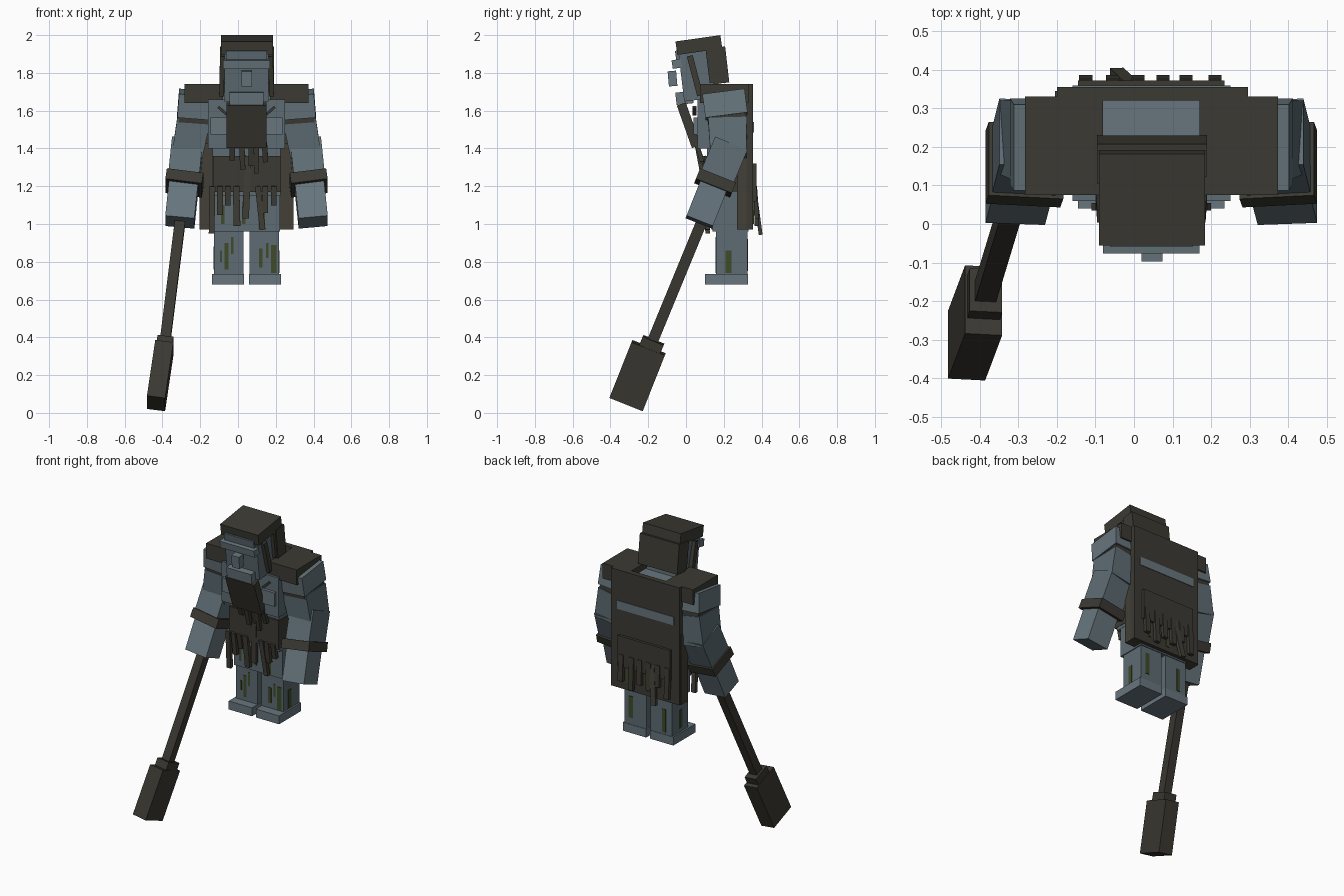
import bpy
from mathutils import Vector, Matrix

cube = bpy.data.objects.get("Cube")
if cube:
    bpy.data.objects.remove(cube, do_unlink=True)

CX = 0.045  # middle of the body


def material(name, rgb):
    m = bpy.data.materials.new(name)
    m.use_nodes = True
    m.diffuse_color = (*rgb, 1)
    b = m.node_tree.nodes["Principled BSDF"]
    b.inputs["Base Color"].default_value = (*rgb, 1)
    b.inputs["Roughness"].default_value = 0.9
    return m


SKIN = material("blue grey", (0.110, 0.150, 0.172))
PALE = material("light blue grey", (0.135, 0.180, 0.205))
DARK = material("dark olive brown", (0.044, 0.042, 0.033))
CLOTH = material("coat brown", (0.054, 0.050, 0.038))
WOOD = material("club wood", (0.043, 0.040, 0.031))
MOSS = material("moss green", (0.050, 0.068, 0.022))


def bar(name, mat, p, q, w, d, taper=1.0):
    """Box running from p to q: w wide along x, d deep, far end scaled by taper."""
    p, q = Vector(p), Vector(q)
    az = (q - p).normalized()
    ay = az.cross(Vector((1, 0, 0))).normalized()
    ax = ay.cross(az)
    verts = []
    for c, s in ((p, 1.0), (q, taper)):
        for i, j in ((-1, -1), (1, -1), (1, 1), (-1, 1)):
            verts.append(c + ax * (i * w * s / 2) + ay * (j * d * s / 2))
    faces = [(3, 2, 1, 0), (4, 5, 6, 7)]
    faces += [(i, (i + 1) % 4, (i + 1) % 4 + 4, i + 4) for i in range(4)]
    me = bpy.data.meshes.new(name)
    me.from_pydata(verts, [], faces)
    me.materials.append(mat)
    ob = bpy.data.objects.new(name, me)
    bpy.context.collection.objects.link(ob)
    return ob


def box(name, mat, x, y, z):
    """Axis-aligned box from three ranges."""
    mx, my = sum(x) / 2, sum(y) / 2
    return bar(name, mat, (mx, my, z[0]), (mx, my, z[1]), x[1] - x[0], y[1] - y[0])


# Torso, seen between the pads and below the belt
box("chest", SKIN, (CX - .205, CX + .205), (.06, .32), (1.40, 1.66))
box("upper_back", PALE, (CX - .14, CX + .14), (.16, .33), (1.60, 1.70))
box("belly", SKIN, (CX - .18, CX + .18), (.11, .32), (1.15, 1.42))
box("hips", SKIN, (CX - .172, CX + .178), (.14, .33), (.96, 1.18))
box("belt", DARK, (CX - .178, CX + .182), (.095, .325), (1.17, 1.36))

# Coat: back sheet with a pale band, side flaps, lower back panel
box("coat_back", DARK, (CX - .245, CX + .25), (.32, .355), (.97, 1.74))
box("coat_band", PALE, (CX - .205, CX + .205), (.353, .359), (1.485, 1.54))
box("coat_panel", DARK, (CX - .19, CX + .19), (.35, .372), (1.12, 1.32))

for side, s in (("left", 1), ("right", -1)):
    def mx(v):
        return CX + s * v

    def mrange(a, b):
        return tuple(sorted((mx(a), mx(b))))

    # Legs and feet
    box(side + "_leg", SKIN, mrange(.015, .172), (.16, .325), (.72, .97))
    box(side + "_foot", PALE, mrange(.014, .183), (.10, .328), (.68, .735))
    # Coat flap and shoulder pad
    box(side + "_coat_flap", CLOTH, mrange(.175, .25), (.27, .345), (.97, 1.43))
    box(side + "_shoulder_pad", DARK, mrange(.125, .328), (.075, .33), (1.64, 1.74))
    # Raised chest plate
    box(side + "_chest_plate", PALE, mrange(.09, .19), (.04, .07), (1.475, 1.565))
    # Arm: shoulder block, dark strap, upper arm, forearm, cuff, hand
    bar(side + "_shoulder", PALE, (mx(.262), .199, 1.695), (mx(.272), .215, 1.57), .19, .225)
    bar(side + "_arm_strap", DARK, (mx(.272), .215, 1.58), (mx(.275), .218, 1.54), .17, .205)
    bar(side + "_upper_arm", SKIN, (mx(.28), .22, 1.55), (mx(.315), .225, 1.36), .175, .205, .93)
    bar(side + "_forearm", SKIN, (mx(.312), .237, 1.42), (mx(.335), .145, 1.20), .165, .185)
    bar(side + "_cuff", DARK, (mx(.325), .165, 1.245), (mx(.333), .143, 1.19), .195, .205)
    bar(side + "_hand", PALE, (mx(.333), .145, 1.20), (mx(.353), .07, 1.01), .155, .15)
    # Strand of hair beside the face, and collar spike
    bar(side + "_hair_strand", DARK, (mx(.128), .02, 1.89), (mx(.132), .075, 1.68), .025, .032)
    bar(side + "_hood_edge", DARK, (mx(.125), .128, 1.93), (mx(.125), .15, 1.75), .028, .05)
    bar(side + "_collar_spike", DARK, (mx(.15), .045, 1.62), (mx(.105), .045, 1.58), .014, .02)

# Head, tipped a little forward
bar("head", SKIN, (CX, .085, 1.66), (CX, .055, 1.91), .235, .19)
bar("jaw", PALE, (CX, -.005, 1.635), (CX, -.012, 1.70), .18, .09)
bar("brow", PALE, (CX, -.045, 1.825), (CX, -.052, 1.87), .25, .05)
bar("forehead", SKIN, (CX, -.025, 1.86), (CX, -.034, 1.92), .215, .05)
bar("nose", PALE, (CX + .002, -.068, 1.73), (CX + .002, -.075, 1.81), .055, .045)

# Hood
bar("hood_top", DARK, (CX + .002, .073, 1.912), (CX + .002, .063, 1.983), .275, .24)
bar("hood_back", DARK, (CX + .002, .187, 1.745), (CX + .002, .165, 1.935), .285, .085)

# Beard slab
bar("beard", DARK, (CX, -.025, 1.635), (CX, .055, 1.41), .21, .05)

# Hanging strips: (x, z top, z bottom, width, sideways drift)
for i, (x, zt, zb, w, dx) in enumerate((
        (-.03, 1.43, 1.34, .03, 0), (.02, 1.43, 1.29, .028, .005), (.07, 1.43, 1.31, .03, 0),
        (.10, 1.43, 1.27, .025, -.004), (.14, 1.43, 1.33, .028, .006))):
    bar(f"beard_strip_{i + 1}", DARK, (x, .055, zt), (x + dx, .085, zb), w, .022)
for i, (x, zt, zb, w, dx) in enumerate((
        (-.135, 1.20, .95, .03, -.005), (-.095, 1.20, 1.05, .03, 0), (-.055, 1.20, 1.10, .03, 0),
        (-.01, 1.20, .99, .035, .005), (.055, 1.36, 1.03, .035, -.015), (.105, 1.20, .97, .03, .025),
        (.145, 1.20, 1.06, .03, 0), (.19, 1.20, 1.10, .03, 0))):
    bar(f"belt_strip_{i + 1}", CLOTH, (x, .095, zt), (x + dx, .115, zb), w, .024)
for i, (x, zb) in enumerate(((-.125, 1.0), (-.055, 1.06), (.01, 1.02), (.075, 1.04),
                             (.135, .99), (.21, 1.03))):
    bar(f"back_strip_{i + 1}", DARK, (x, .365, 1.20), (x, .375, zb), .034, .022)
bar("loose_back_strip", CLOTH, (-.01, .362, 1.19), (-.045, .395, .945), .036, .02)

# Moss streaks on legs, hips and back: (x, y, z low, z high, width)
for i, (x, y, z0, z1, w) in enumerate((
        (-.06, .159, .76, .90, .022), (-.09, .159, .80, .86, .012), (-.03, .159, .84, .93, .012),
        (.12, .159, .77, .87, .02), (.19, .159, .74, .89, .03), (.155, .159, .82, .90, .012),
        (.03, .139, 1.0, 1.12, .02), (.125, .139, .97, 1.15, .035), (-.08, .139, 1.0, 1.10, .018),
        (-.07, .326, .75, .90, .025), (.17, .326, .78, .92, .03),
        (.04, .356, 1.0, 1.12, .02), (.175, .356, 1.02, 1.12, .02))):
    box(f"moss_{i + 1}", MOSS, (x - w / 2, x + w / 2), (y - .003, y + .003), (z0, z1))
box("moss_left_leg_side", MOSS, (CX + .170, CX + .175), (.21, .24), (.74, .86))
box("moss_right_leg_side", MOSS, (CX - .175, CX - .170), (.22, .25), (.76, .88))

# Club held in the right hand
bar("club_handle", WOOD, (-.303, .095, 1.04), (-.388, -.185, .36), .055, .058)
bar("club_collar", WOOD, (-.384, -.172, .385), (-.391, -.195, .33), .085, .12)
bar("club_head", WOOD, (-.390, -.198, .345), (-.434, -.315, .05), .097, .19)
